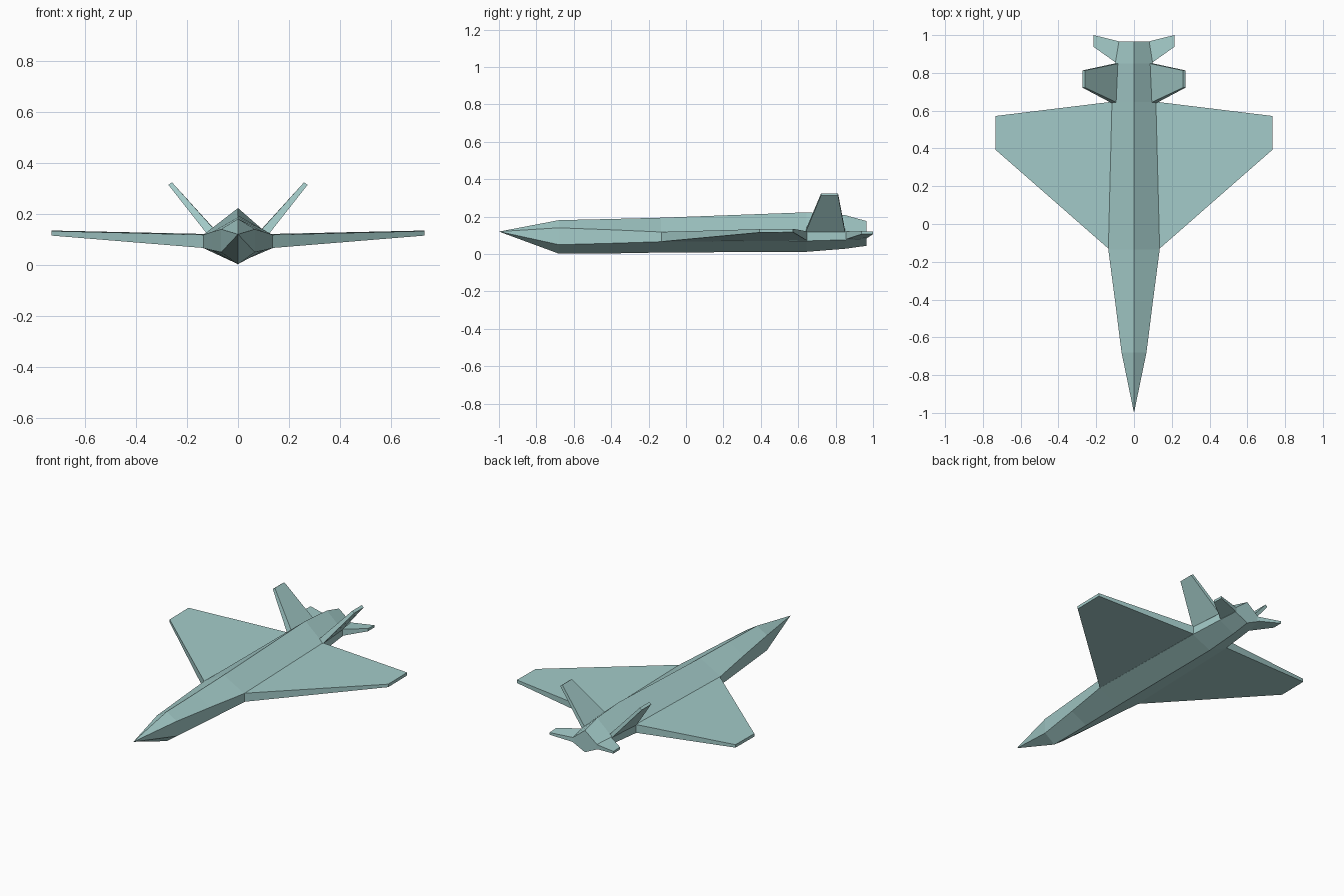
import bpy, bmesh

if "Cube" in bpy.data.objects:
    bpy.data.objects.remove(bpy.data.objects["Cube"])

paint = bpy.data.materials.new("pale teal")
paint.diffuse_color = (0.37, 0.6, 0.585, 1)
paint.use_nodes = True
paint.node_tree.nodes["Principled BSDF"].inputs["Base Color"].default_value = paint.diffuse_color


def loft(name, rings, mirror=False):
    """Skin a row of equal-sized rings and cap both ends."""
    bm = bmesh.new()
    loops = [[bm.verts.new(p) for p in ring] for ring in rings]
    n = len(rings[0])
    for a, b in zip(loops, loops[1:]):
        for i in range(n):
            j = (i + 1) % n
            bm.faces.new((a[i], a[j], b[j], b[i]))
    bm.faces.new(loops[0])
    bm.faces.new(loops[-1])
    bmesh.ops.remove_doubles(bm, verts=bm.verts, dist=1e-5)
    bmesh.ops.recalc_face_normals(bm, faces=bm.faces)
    mesh = bpy.data.meshes.new(name)
    bm.to_mesh(mesh)
    bm.free()
    mesh.materials.append(paint)
    obj = bpy.data.objects.new(name, mesh)
    bpy.context.collection.objects.link(obj)
    if mirror:
        obj.modifiers.new("mirror", 'MIRROR')
    return obj


def hull_ring(y, w, top, upper, lower, bottom):
    """Six-sided section with a ridge above and a keel below."""
    return [(0, y, top), (w, y, upper), (w, y, lower),
            (0, y, bottom), (-w, y, lower), (-w, y, upper)]


# nose cone, sharing one tip point
tip = (0, -1, 0.12)
nose_base = hull_ring(-0.68, 0.066, 0.181, 0.14, 0.05, 0.002)
bm = bmesh.new()
t = bm.verts.new(tip)
vs = [bm.verts.new(p) for p in nose_base]
for i in range(6):
    bm.faces.new((t, vs[i], vs[(i + 1) % 6]))
bmesh.ops.recalc_face_normals(bm, faces=bm.faces)
if vs[0].link_faces[0].normal.z < 0:
    bmesh.ops.reverse_faces(bm, faces=bm.faces)
mesh = bpy.data.meshes.new("nose")
bm.to_mesh(mesh)
bm.free()
mesh.materials.append(paint)
bpy.context.collection.objects.link(bpy.data.objects.new("nose", mesh))

# fuselage
loft("fuselage", [
    nose_base,
    hull_ring(-0.41, 0.1, 0.187, 0.13, 0.057, 0.003),
    hull_ring(-0.135, 0.136, 0.194, 0.118, 0.066, 0.008),
    hull_ring(0.645, 0.118, 0.223, 0.12, 0.07, 0.012),
    hull_ring(0.85, 0.1, 0.208, 0.12, 0.076, 0.028),
    hull_ring(0.966, 0.083, 0.176, 0.11, 0.084, 0.044),
])

# main wings
loft("wing", [
    [(0.13, -0.135, 0.066), (0.13, -0.135, 0.118),
     (0.11, 0.648, 0.121), (0.11, 0.648, 0.071)],
    [(0.732, 0.392, 0.115), (0.732, 0.392, 0.133),
     (0.732, 0.572, 0.135), (0.732, 0.572, 0.117)],
], mirror=True)

# canted tail fins
loft("tail_fin", [
    [(0.085, 0.64, 0.13), (0.118, 0.64, 0.117),
     (0.102, 0.85, 0.117), (0.083, 0.85, 0.13)],
    [(0.259, 0.722, 0.324), (0.273, 0.722, 0.314),
     (0.273, 0.813, 0.314), (0.259, 0.813, 0.324)],
], mirror=True)

# rear stabilisers
loft("stabiliser", [
    [(0.09, 0.85, 0.077), (0.09, 0.85, 0.12),
     (0.075, 0.966, 0.112), (0.075, 0.966, 0.084)],
    [(0.214, 0.938, 0.106), (0.214, 0.938, 0.122),
     (0.214, 1.0, 0.119), (0.214, 1.0, 0.106)],
], mirror=True)
